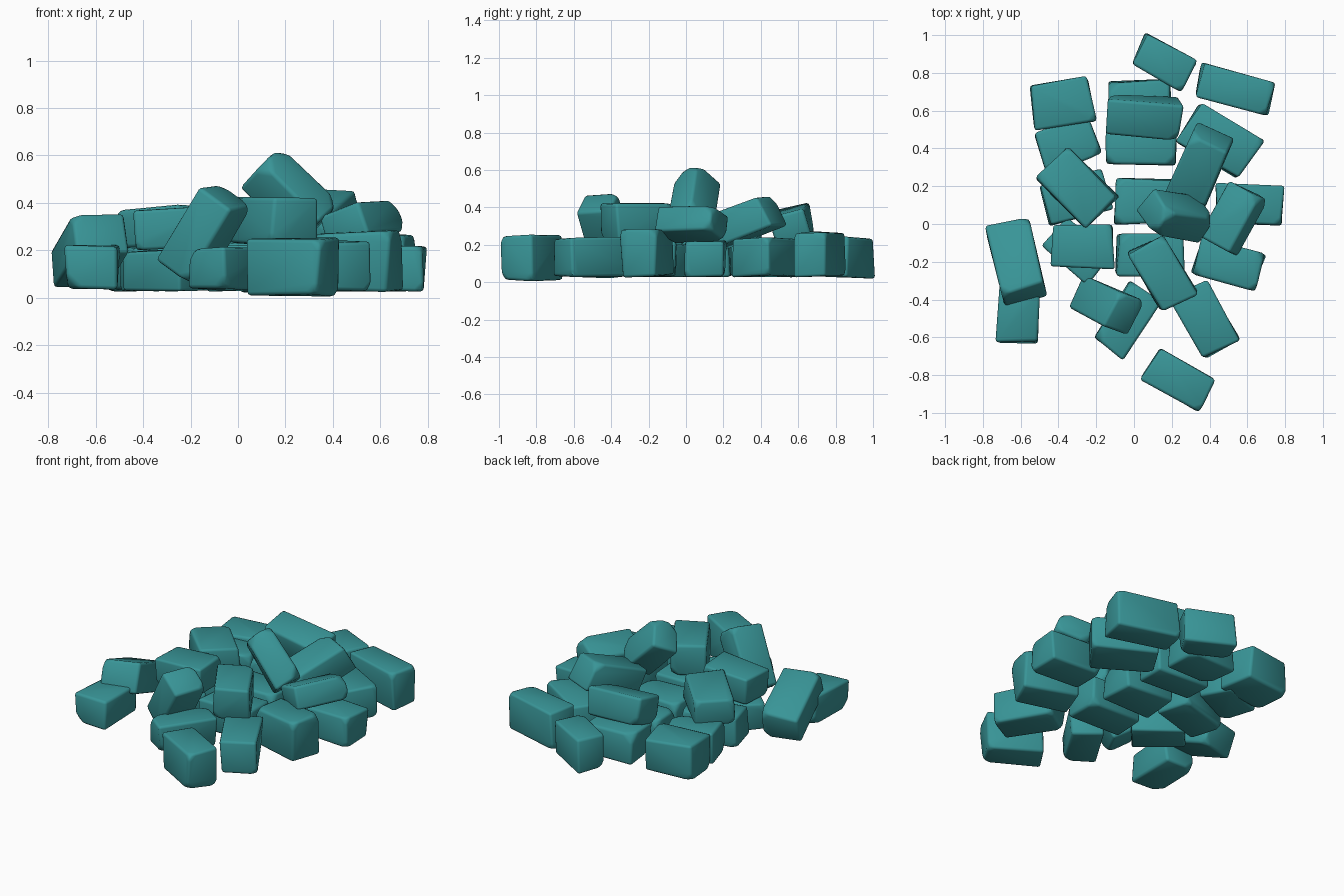
import bpy, bmesh, random
from math import radians
from mathutils import Matrix, Vector

random.seed(4)
mat = bpy.data.materials.new("teal_stone")
mat.diffuse_color = (0.04, 0.30, 0.31, 1)


def stone(name, loc, size, yaw, pitch=0, roll=0):
    """Softly worn block: pitch lifts the far end, roll turns it about its length."""
    bm = bmesh.new()
    bmesh.ops.create_cube(bm, size=1)
    for v in bm.verts:
        v.co = Vector([v.co[i] * size[i] * random.uniform(0.88, 1.06) for i in range(3)])
    # worn edges: corners chipped unevenly, then rounded
    chipped = random.sample(list(bm.verts), 3)
    bmesh.ops.bevel(bm, geom=chipped, offset=random.uniform(0.03, 0.06), segments=1,
                    affect='VERTICES', clamp_overlap=True)
    bmesh.ops.bevel(bm, geom=bm.edges[:], offset=0.016, segments=2, profile=0.5,
                    affect='EDGES', clamp_overlap=True)
    rot = (Matrix.Rotation(radians(yaw), 4, 'Z') @ Matrix.Rotation(radians(-pitch), 4, 'Y')
           @ Matrix.Rotation(radians(roll), 4, 'X'))
    bm.transform(Matrix.Translation(loc) @ rot)
    bmesh.ops.recalc_face_normals(bm, faces=bm.faces[:])
    me = bpy.data.meshes.new(name)
    bm.to_mesh(me)
    bm.free()
    me.materials.append(mat)
    ob = bpy.data.objects.new(name, me)
    bpy.context.collection.objects.link(ob)
    for p in me.polygons:
        p.use_smooth = True


# Ground layer: x, y, length, width, bottom z, top z, yaw
ground = [
    (0.155, 0.855, 0.31, 0.19, 0.02, 0.24, -28),
    (0.535, 0.71, 0.41, 0.18, 0.02, 0.27, -16),
    (-0.38, 0.635, 0.33, 0.25, 0.03, 0.25, 8),
    (-0.35, 0.43, 0.32, 0.24, 0.03, 0.23, 22),
    (-0.30, 0.145, 0.35, 0.23, 0.03, 0.22, 15),
    (0.03, 0.65, 0.33, 0.22, 0.03, 0.23, 2),
    (0.04, 0.41, 0.39, 0.20, 0.03, 0.23, -2),
    (0.455, 0.44, 0.39, 0.25, 0.03, 0.24, -30),
    (0.07, 0.12, 0.36, 0.24, 0.03, 0.22, 0),
    (0.61, 0.105, 0.35, 0.22, 0.03, 0.22, -2),
    (0.50, -0.21, 0.35, 0.21, 0.03, 0.28, -15),
    (0.09, -0.165, 0.36, 0.23, 0.03, 0.22, -2),
    (0.375, -0.50, 0.37, 0.22, 0.025, 0.24, -60),
    (0.24, -0.825, 0.35, 0.21, 0.0, 0.25, -30),
    (-0.035, -0.51, 0.37, 0.20, 0.03, 0.215, 58),
    (-0.30, -0.14, 0.31, 0.21, 0.03, 0.20, -40),
    (-0.615, -0.47, 0.33, 0.22, 0.035, 0.22, 88),
]
for i, (x, y, l, w, z0, z1, yaw) in enumerate(ground):
    stone(f"ground_stone_{i + 1}", (x, y, (z0 + z1) / 2), (l, w, z1 - z0), yaw)

# Stones resting on or leaning against the ground layer
stone("upper_stone_left", (-0.31, 0.195, 0.295), (0.38, 0.25, 0.17), -45, 3)
stone("upper_stone_back", (0.05, 0.57, 0.30), (0.39, 0.20, 0.18), -4, -4, 13)
stone("upper_stone_back_right", (0.35, 0.30, 0.32), (0.38, 0.22, 0.18), 65, 20)
stone("upper_stone_right", (0.52, 0.03, 0.312), (0.35, 0.21, 0.15), 62, 2, -19)
stone("upper_stone_front", (0.15, -0.26, 0.325), (0.37, 0.22, 0.21), -60)
stone("upper_stone_front_left", (-0.27, -0.12, 0.295), (0.33, 0.23, 0.18), 0, 3)
stone("leaning_stone_front", (-0.145, -0.43, 0.27), (0.39, 0.21, 0.18), -25, 57)
stone("leaning_stone_left", (-0.63, -0.195, 0.195), (0.42, 0.24, 0.19), 103, -22)
stone("top_stone", (0.22, 0.045, 0.43), (0.36, 0.18, 0.20), -10, -43, 36)
